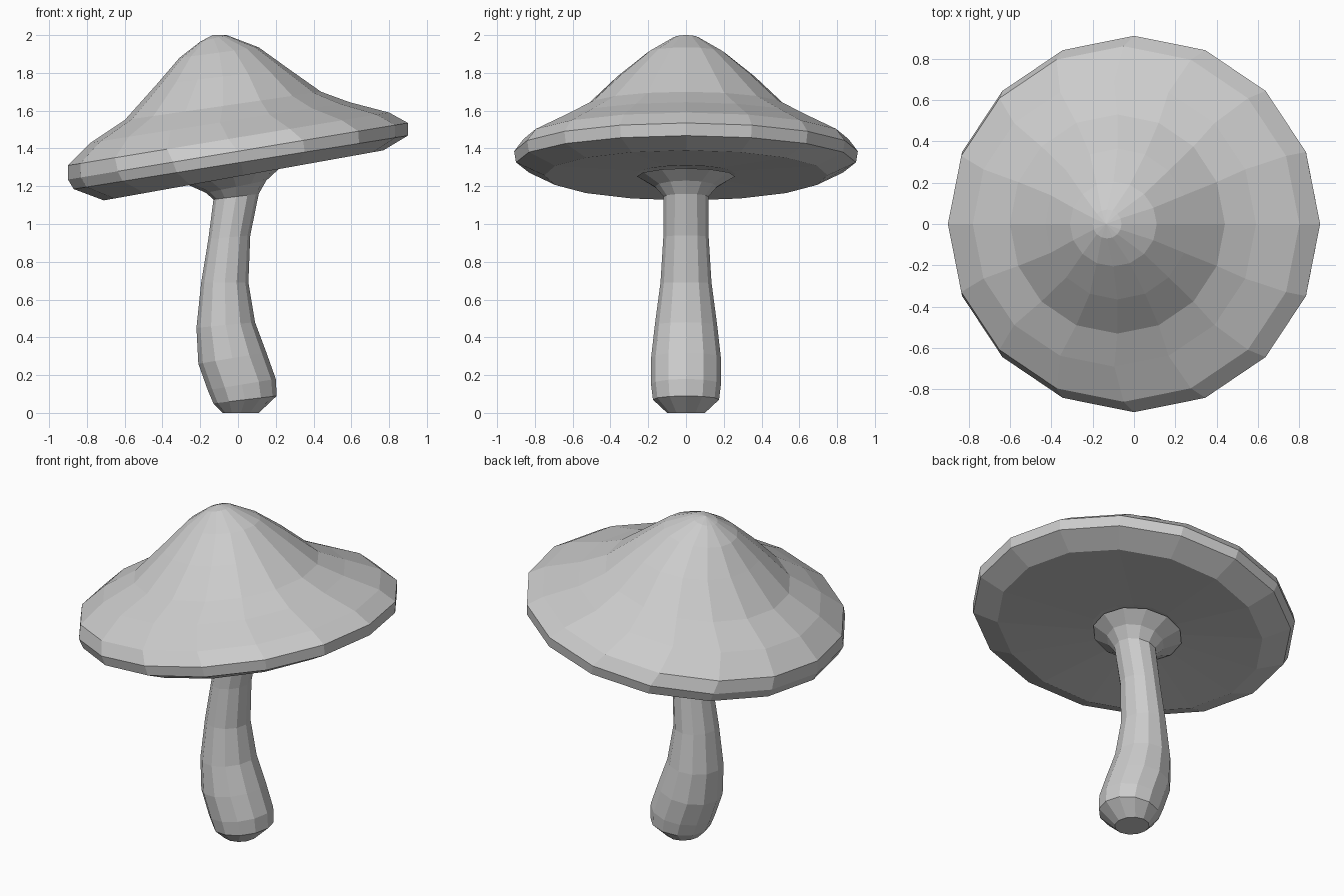
import bpy, bmesh
from math import cos, sin, tau
from mathutils import Vector

if "Cube" in bpy.data.objects:
    bpy.data.objects.remove(bpy.data.objects["Cube"])


def loft(name, rings, sides, start=None, end=None):
    """Skin tilted rings given as (left x, left z, right x, right z, half depth).
    Ends close on a point (x, z) or with a flat face."""
    bm = bmesh.new()
    loops = []
    for lx, lz, rx, rz, w in rings:
        mid = Vector(((lx + rx) / 2, 0, (lz + rz) / 2))
        half = Vector(((rx - lx) / 2, 0, (rz - lz) / 2))
        loops.append([bm.verts.new(mid + half * cos(tau * i / sides)
                                   + Vector((0, w * sin(tau * i / sides), 0)))
                      for i in range(sides)])
    for a, b in zip(loops, loops[1:]):
        for i in range(sides):
            j = (i + 1) % sides
            bm.faces.new((a[i], a[j], b[j], b[i]))
    for tip, loop in ((start, loops[0]), (end, loops[-1])):
        if tip:
            v = bm.verts.new((tip[0], 0, tip[1]))
            for i in range(sides):
                bm.faces.new((loop[i], loop[(i + 1) % sides], v))
        else:
            bm.faces.new(loop)
    bmesh.ops.recalc_face_normals(bm, faces=bm.faces)
    mesh = bpy.data.meshes.new(name)
    bm.to_mesh(mesh)
    bm.free()
    obj = bpy.data.objects.new(name, mesh)
    bpy.context.collection.objects.link(obj)
    return obj


# Tilted cap: from the crown, over the rim, to the underside
loft("cap", [
    (-0.20, 1.965, -0.06, 2.00, 0.07),
    (-0.31, 1.88, 0.11, 1.935, 0.205),
    (-0.43, 1.74, 0.27, 1.82, 0.365),
    (-0.60, 1.55, 0.44, 1.70, 0.53),
    (-0.78, 1.43, 0.59, 1.645, 0.69),
    (-0.90, 1.31, 0.80, 1.59, 0.86),
    (-0.90, 1.235, 0.90, 1.535, 0.91),
    (-0.87, 1.185, 0.90, 1.468, 0.90),
    (-0.71, 1.125, 0.77, 1.39, 0.75),
    (-0.27, 1.22, 0.23, 1.31, 0.26),
], 16, start=(-0.135, 2.0), end=(-0.02, 1.30))

# Bent stem: flat foot, bulge, slim neck and flare under the cap
loft("stem", [
    (-0.08, 0.00, 0.11, 0.00, 0.10),
    (-0.13, 0.05, 0.205, 0.09, 0.175),
    (-0.16, 0.12, 0.20, 0.18, 0.185),
    (-0.21, 0.26, 0.15, 0.32, 0.185),
    (-0.22, 0.45, 0.09, 0.48, 0.165),
    (-0.195, 0.69, 0.055, 0.69, 0.135),
    (-0.157, 0.92, 0.065, 0.94, 0.12),
    (-0.13, 1.13, 0.11, 1.16, 0.118),
    (-0.17, 1.165, 0.15, 1.23, 0.165),
    (-0.27, 1.21, 0.22, 1.295, 0.26),
], 12)
